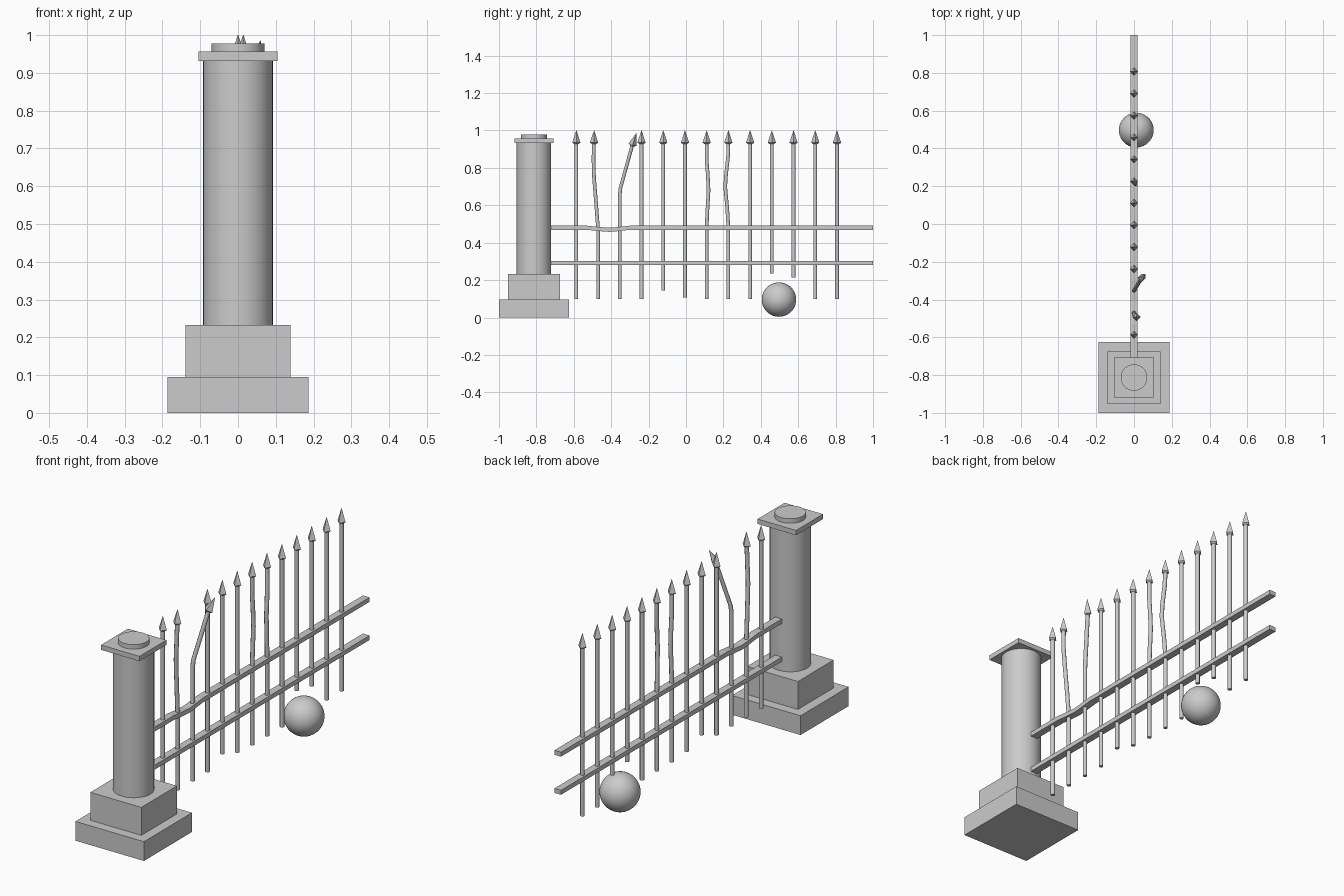
import bpy, bmesh, math
from mathutils import Vector

if "Cube" in bpy.data.objects:
    bpy.data.objects.remove(bpy.data.objects["Cube"])


def make(name, bm):
    bmesh.ops.recalc_face_normals(bm, faces=bm.faces[:])
    me = bpy.data.meshes.new(name)
    bm.to_mesh(me)
    bm.free()
    ob = bpy.data.objects.new(name, me)
    bpy.context.collection.objects.link(ob)
    return ob


def smooth(ob, angle=35):
    bpy.ops.object.select_all(action='DESELECT')
    ob.select_set(True)
    bpy.context.view_layer.objects.active = ob
    bpy.ops.object.shade_smooth_by_angle(angle=math.radians(angle))


def sweep(bm, rings):
    """Bridge a list of equal-length point rings and cap both ends."""
    vs = [[bm.verts.new(p) for p in r] for r in rings]
    n = len(vs[0])
    for a, b in zip(vs, vs[1:]):
        for i in range(n):
            j = (i + 1) % n
            bm.faces.new((a[i], a[j], b[j], b[i]))
    bm.faces.new(vs[0][::-1])
    bm.faces.new(vs[-1])


def box(name, half, z0, z1):
    bm = bmesh.new()
    sweep(bm, [[(x, PY + y, z) for x, y in
                ((-half, -half), (half, -half), (half, half), (-half, half))] for z in (z0, z1)])
    return make(name, bm)


def cylinder(name, r, z0, z1, n=48):
    bm = bmesh.new()
    ang = [2 * math.pi * i / n for i in range(n)]
    sweep(bm, [[(r * math.cos(a), PY + r * math.sin(a), z) for a in ang] for z in (z0, z1)])
    smooth(make(name, bm))


# Pillar
PY = -0.813
box("pillar_plinth", 0.187, 0, 0.095)
box("pillar_base", 0.139, 0.095, 0.233)
cylinder("pillar_shaft", 0.092, 0.233, 0.932)
box("pillar_cap", 0.105, 0.932, 0.956)
cylinder("pillar_top_disc", 0.07, 0.956, 0.978)


# Horizontal rails, the upper one sagging
def rail(name, path, hx=0.018, hz=0.011):
    bm = bmesh.new()
    sweep(bm, [[(-hx, y, z - hz), (hx, y, z - hz), (hx, y, z + hz), (-hx, y, z + hz)]
               for y, z in path])
    make(name, bm)


rail("lower_rail", [(-0.74, 0.292), (1.0, 0.292)])
rail("upper_rail", [(-0.74, 0.48), (-0.53, 0.48), (-0.465, 0.473), (-0.41, 0.469),
                    (-0.36, 0.473), (-0.30, 0.48), (1.0, 0.48)])


# Pickets: optional broken bottoms and bent paths (x, y offset, z)
def picket(i, bottom, bend):
    y0 = -0.586 + 0.1161 * i
    path = [Vector((x, y0 + dy, z)) for x, dy, z in [(0, 0, bottom)] + bend]
    tip = path.pop()
    bm = bmesh.new()
    n, r = 8, 0.0105
    sweep(bm, [[p + Vector((r * math.cos(2 * math.pi * (k + .5) / n),
                            r * math.sin(2 * math.pi * (k + .5) / n), 0)) for k in range(n)]
               for p in path])
    smooth(make("picket_%02d" % i, bm), 50)
    # four-sided spearhead aligned with the end of the bar
    bm = bmesh.new()
    d = (tip - path[-1])
    q = Vector((0, 0, 1)).rotation_difference(d)
    L = d.length
    sweep(bm, [[path[-1] + q @ Vector((rr * math.cos(k * math.pi / 2),
                                       rr * math.sin(k * math.pi / 2), h)) for k in range(4)]
               for rr, h in ((0.011, -0.008), (0.022, 0.0), (0.0008, L))])
    make("spearhead_%02d" % i, bm)


straight = [(0, 0, 0.935), (0, 0, 1.0)]
bottoms = {4: 0.145, 5: 0.108, 9: 0.235, 10: 0.213}
bends = {
    1: [(0, 0, 0.47), (0.002, -0.010, 0.60), (0.006, -0.022, 0.75), (0.012, -0.025, 0.85),
        (0.013, -0.022, 0.935), (0.014, -0.021, 1.0)],
    2: [(0, 0, 0.66), (0.002, 0.004, 0.695), (0.04, 0.068, 0.925), (0.06, 0.088, 0.985)],
    6: [(0, 0, 0.48), (0, 0.003, 0.56), (0, 0.010, 0.68), (0, 0.006, 0.76),
        (0, 0, 0.84), (0, 0, 0.935), (0, 0, 1.0)],
    7: [(0, 0, 0.48), (0.003, -0.006, 0.58), (0.008, -0.017, 0.70), (0.008, -0.013, 0.76),
        (0.003, -0.002, 0.86), (0, 0, 0.935), (0, 0, 1.0)],
}
for i in range(13):
    picket(i, bottoms.get(i, 0.1), bends.get(i, straight))

# Loose ball fallen from the pillar
bm = bmesh.new()
bmesh.ops.create_uvsphere(bm, u_segments=40, v_segments=20, radius=0.092)
bmesh.ops.translate(bm, verts=bm.verts[:], vec=(0.012, 0.497, 0.096))
smooth(make("stone_ball", bm), 60)
